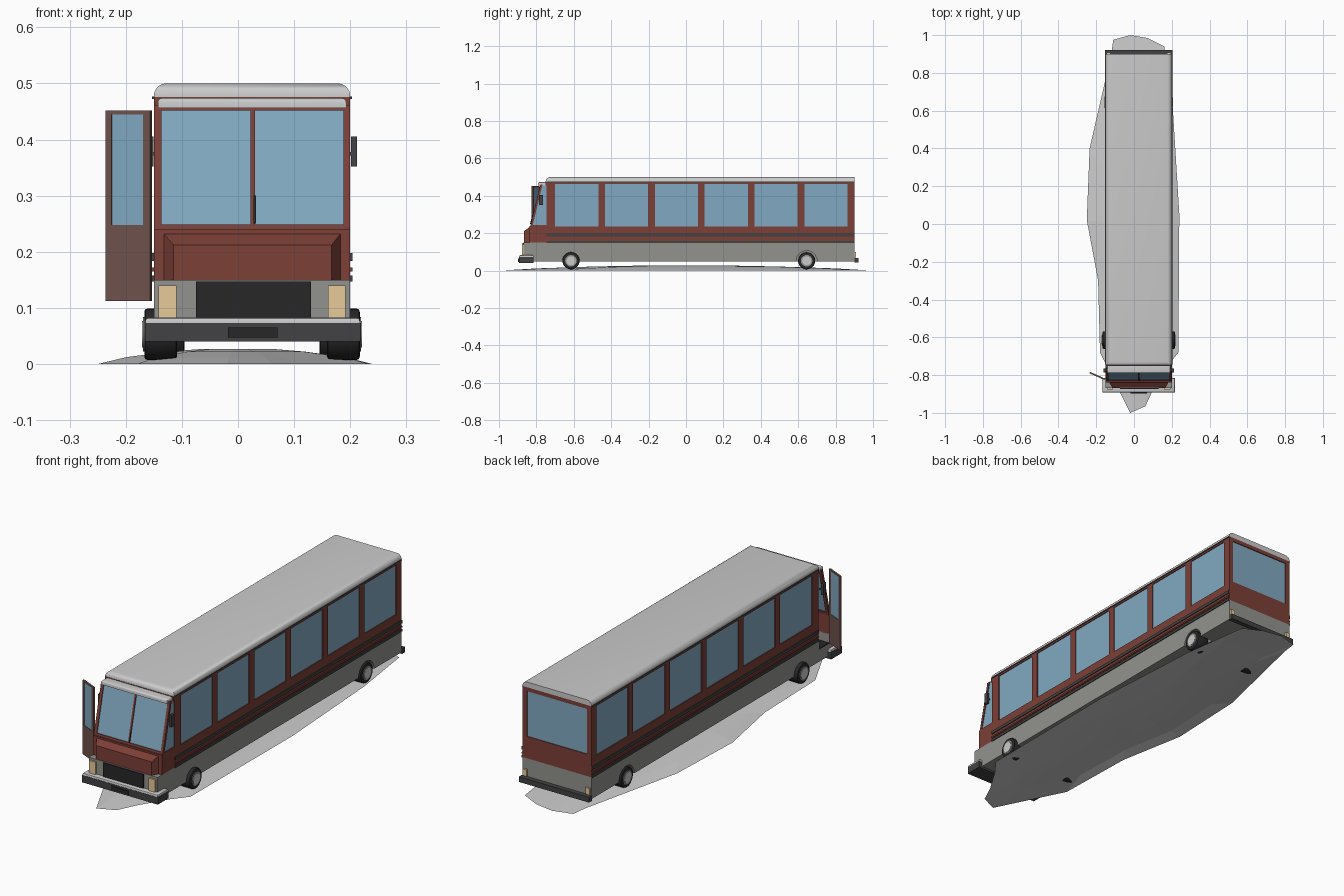
import bpy, bmesh, math
from mathutils import Matrix, Vector

if "Cube" in bpy.data.objects:
    bpy.data.objects.remove(bpy.data.objects["Cube"])

CX, HW = 0.025, 0.175          # body centre line and half width
L, R = CX - HW, CX + HW


def mat(name, r, g, b):
    m = bpy.data.materials.new(name)
    m.diffuse_color = (r, g, b, 1)
    m.use_nodes = True
    m.node_tree.nodes["Principled BSDF"].inputs["Base Color"].default_value = m.diffuse_color
    return m


RED = mat("red_paint", 0.20, 0.05, 0.038)
GLASS = mat("glass", 0.22, 0.40, 0.54)
GREY = mat("warm_grey", 0.29, 0.29, 0.27)
DARK = mat("dark_trim", 0.055, 0.055, 0.058)
BLACK = mat("black", 0.02, 0.02, 0.022)
CREAM = mat("lamp", 0.80, 0.60, 0.32)
BROWN = mat("door_brown", 0.16, 0.085, 0.075)


def obj(name, bm, m=None, smooth=False):
    bmesh.ops.recalc_face_normals(bm, faces=bm.faces)
    me = bpy.data.meshes.new(name)
    bm.to_mesh(me)
    bm.free()
    o = bpy.data.objects.new(name, me)
    bpy.context.collection.objects.link(o)
    if m:
        me.materials.append(m)
    if smooth:
        bpy.ops.object.select_all(action='DESELECT')
        o.select_set(True)
        bpy.context.view_layer.objects.active = o
        bpy.ops.object.shade_smooth_by_angle(angle=math.radians(40))
    return o


def box(name, x, y, z, m=None, bevel=0, edges=None, segs=1):
    bm = bmesh.new()
    bmesh.ops.create_cube(bm, size=1)
    for v in bm.verts:
        v.co = Vector([(a + b) / 2 + c * (b - a) for (a, b), c in zip((x, y, z), v.co)])
    if bevel:
        es = [e for e in bm.edges if edges is None or edges(e)]
        bmesh.ops.bevel(bm, geom=es, offset=bevel, segments=segs, profile=0.5, affect='EDGES')
    return obj(name, bm, m, segs > 1)


def prism(name, pts, x0, x1, m=None):
    """Extrude a side (y, z) outline from x0 to x1."""
    bm = bmesh.new()
    f = bm.faces.new([bm.verts.new((x0, y, z)) for y, z in pts])
    g = bmesh.ops.extrude_face_region(bm, geom=[f])["geom"]
    bmesh.ops.translate(bm, vec=(x1 - x0, 0, 0), verts=[v for v in g if isinstance(v, bmesh.types.BMVert)])
    return obj(name, bm, m)


def disc(name, x0, x1, y, z, r, m=None, bevel=0):
    bm = bmesh.new()
    M = Matrix.Translation(((x0 + x1) / 2, y, z)) @ Matrix.Rotation(math.pi / 2, 4, 'Y')
    bmesh.ops.create_cone(bm, cap_ends=True, segments=28, radius1=r, radius2=r, depth=abs(x1 - x0), matrix=M)
    if bevel:
        rim = [e for e in bm.edges if any(len(f.verts) > 4 for f in e.link_faces)]
        bmesh.ops.bevel(bm, geom=rim, offset=bevel, segments=2, profile=0.5, affect='EDGES')
    return obj(name, bm, m, True)


def cut(target, cutter):
    mod = target.modifiers.new("cut", 'BOOLEAN')
    mod.operation, mod.object, mod.solver = 'DIFFERENCE', cutter, 'EXACT'
    bpy.context.view_layer.objects.active = target
    bpy.ops.object.modifier_apply(modifier=mod.name)
    bpy.data.objects.remove(cutter)


# Ground mound: outline rings rising to a low dome
outline = [(-.02, 1), (.07, .985), (.16, .94), (.205, .62), (.24, .05), (.235, -.68), (.18, -.75),
           (.10, -.88), (.06, -.965), (-.02, -1), (-.08, -.88), (-.14, -.76), (-.18, -.68),
           (-.19, -.3), (-.25, .02), (-.235, .4), (-.15, .77), (-.12, .90), (-.11, .975)]
bm = bmesh.new()
rings = [[bm.verts.new((x * s, y * s, z)) for x, y in outline]
         for s, z in ((1, 0), (.8, .012), (.5, .022), (.25, .027))]
n = len(outline)
for a, b in zip(rings, rings[1:]):
    for i in range(n):
        bm.faces.new((a[i], a[(i + 1) % n], b[(i + 1) % n], b[i]))
bm.faces.new(rings[-1])
obj("ground_mound", bm)

# Lower body with rear wheel arches and door step well
lower = box("lower_body", (L, R), (-.868, .90), (.05, .15), GREY)
for s in (-1, 1):
    cut(lower, disc("arch_cutter", CX + s * .11, CX + s * .2, .645, .05, .056))
cut(lower, box("step_cutter", (L - .02, -.06), (-.825, -.755), (.105, .2)))
box("door_step", (L, -.06), (-.824, -.756), (.105, .109), BLACK)
box("cabin_floor", (-.06, R - .01), (-.82, -.74), (.15, .153), BLACK)

# Side walls: rails, pillars, recessed windows, trim strips
PITCH, W0, WW = .2665, -.70, .231
for s, side in ((-1, "left"), (1, "right")):
    xo, xi = CX + s * HW, CX + s * (HW - .01)
    X = tuple(sorted((xo, xi)))
    box(side + "_lower_panel", X, (-.745, .90), (.15, .237), RED)
    box(side + "_upper_rail", X, (-.745, .90), (.464, .476), RED)
    for i in range(7):
        a = -.745 if i == 0 else W0 + (i - 1) * PITCH + WW
        b = .90 if i == 6 else W0 + i * PITCH
        box(f"{side}_pillar_{i}", X, (a, b), (.237, .464), RED)
    xg = CX + s * (HW - .004)
    for i in range(6):
        a = W0 + i * PITCH
        box(f"{side}_window_{i}", tuple(sorted((xg, xi))), (a, a + WW), (.237, .464), GLASS)
    for z0, z1 in ((.147, .158), (.165, .172), (.184, .198)):
        box(side + "_trim", tuple(sorted((xo, xo + s * .004))), (-.745, .90), (z0, z1), DARK if z0 != .165 else RED)
    box(side + "_drip_rail", tuple(sorted((xo, xo + s * .003))), (-.745, .90), (.472, .477), DARK)

# Rear wall and window
box("rear_lower_panel", (L, R), (.89, .90), (.15, .25), RED)
box("rear_header", (L, R), (.89, .90), (.458, .476), RED)
for s in (-1, 1):
    box("rear_pillar", tuple(sorted((CX + s * HW, CX + s * .153))), (.89, .90), (.25, .458), RED)
    box("tail_lamp", (CX + s * .16 - .01, CX + s * .16 + .01), (.89, .908), (.07, .10), CREAM)
box("rear_window", (CX - .155, CX + .155), (.89, .896), (.25, .458), GLASS)
box("rear_bumper", (L - .003, R + .003), (.90, .922), (.043, .067), DARK)

# Roof with rounded front and side edges, and cab brow
box("roof", (L, R), (-.75, .90), (.475, .50), None, .022,
    lambda e: all(v.co.z > .49 for v in e.verts) and not all(v.co.y > .89 for v in e.verts), 5)
box("cab_brow", (L + .007, R - .007), (-.79, -.74), (.456, .474), None, .008,
    lambda e: all(v.co.z > .47 for v in e.verts), 3)
box("cab_bulkhead_header", (L, R), (-.752, -.74), (.455, .476), RED)

# Windshield: sloped frame bars and two panes
def slope(z):
    return -.83 + (z - .24) / (.456 - .24) * .052


def sloped(name, x0, x1, z0, z1, m, out=0.0, depth=.012):
    a, b = slope(z0) - out, slope(z1) - out
    prism(name, [(a, z0), (b, z1), (b + depth, z1), (a + depth, z0)], x0, x1, m)


for x0, x1 in ((L, L + .014), (.022, .030), (R - .012, R)):
    sloped("windshield_pillar", x0, x1, .24, .458, RED, .002)
sloped("windshield_sill", L, R, .235, .249, RED, .002)
sloped("windshield_header", L, R, .452, .462, RED, .002)
sloped("windshield_left", L + .014, .022, .248, .453, GLASS, -.002, .004)
sloped("windshield_right", .030, R - .012, .248, .453, GLASS, -.002, .004)
sloped("wiper", .028, .032, .25, .30, BLACK, .006, .004)
box("dashboard", (-.06, R - .012), (-.82, -.785), (.15, .24), BLACK)

# Driver side of cab
prism("cab_right_panel", [(-.745, .15), (-.836, .15), (-.832, .245), (-.745, .245)], R - .01, R, RED)
prism("cab_right_window", [(-.745, .245), (-.82, .245), (-.772, .456), (-.745, .456)], R - .009, R - .004, GLASS)

# Front wall and chamfered nose
box("front_wall", (L, R), (-.838, -.825), (.147, .24), RED)
bm = bmesh.new()
back = [bm.verts.new((x, -.83, z)) for x, z in ((-.137, .147), (.187, .147), (.187, .238), (-.137, .238))]
face = [bm.verts.new((x, -.865, z)) for x, z in ((-.115, .147), (.167, .147), (.167, .212), (-.115, .212))]
bm.faces.new(back)
bm.faces.new(face)
for i in range(4):
    j = (i + 1) % 4
    bm.faces.new((back[i], back[j], face[j], face[i]))
obj("nose", bm, RED)

# Grille, headlamps, bumper, plate
box("grille", (-.075, .13), (-.873, -.86), (.083, .147), BLACK)
for s in (-1, 1):
    c = CX + s * .151
    box("headlamp", (c - .016, c + .016), (-.876, -.86), (.082, .14), CREAM)
    box("mirror", tuple(sorted((CX + s * .176, CX + s * .187))), (-.785, -.765), (.352, .405), DARK)
    box("mirror_arm", tuple(sorted((CX + s * .165, CX + s * .18))), (-.785, -.765), (.372, .378), DARK)
box("front_bumper", (-.166, .218), (-.893, -.815), (.04, .073), DARK)
box("bumper_cap", (-.165, .217), (-.892, -.815), (.073, .083), None, .006,
    lambda e: all(v.co.z > .08 for v in e.verts), 2)
box("number_plate", (-.018, .07), (-.897, -.89), (.047, .065), BLACK)

# Open passenger door, built flat then swung on its hinge
hinge = Matrix.Translation((-.155, -.822, 0)) @ Matrix.Rotation(math.atan2(.036, -.08), 4, 'Z')
D = .087
for name, x, z, m in (("door_panel", (0, D), (.112, .248), BROWN), ("door_top", (0, D), (.445, .452), BROWN),
                      ("door_stile", (0, .014), (.248, .445), BROWN), ("door_stile", (D - .012, D), (.248, .445), BROWN),
                      ("door_glass", (.014, D - .012), (.248, .445), GLASS)):
    t = .002 if m == GLASS else .004
    box(name, x, (-t, t), z, m).data.transform(hinge)

# Wheels: front pair stands proud, rear pair sits in the arches
for y, xo, end in ((-.615, .192, "front"), (.645, .178, "rear")):
    for s, side in ((-1, "left"), (1, "right")):
        nm = f"{end}_{side}"
        disc(nm + "_tyre", CX + s * (xo - .058), CX + s * xo, y, .053, .046, BLACK, .006)
        disc(nm + "_rim", CX + s * (xo - .01), CX + s * (xo + .002), y, .053, .031, GREY)
        disc(nm + "_hub", CX + s * (xo - .01), CX + s * (xo + .004), y, .053, .024)
